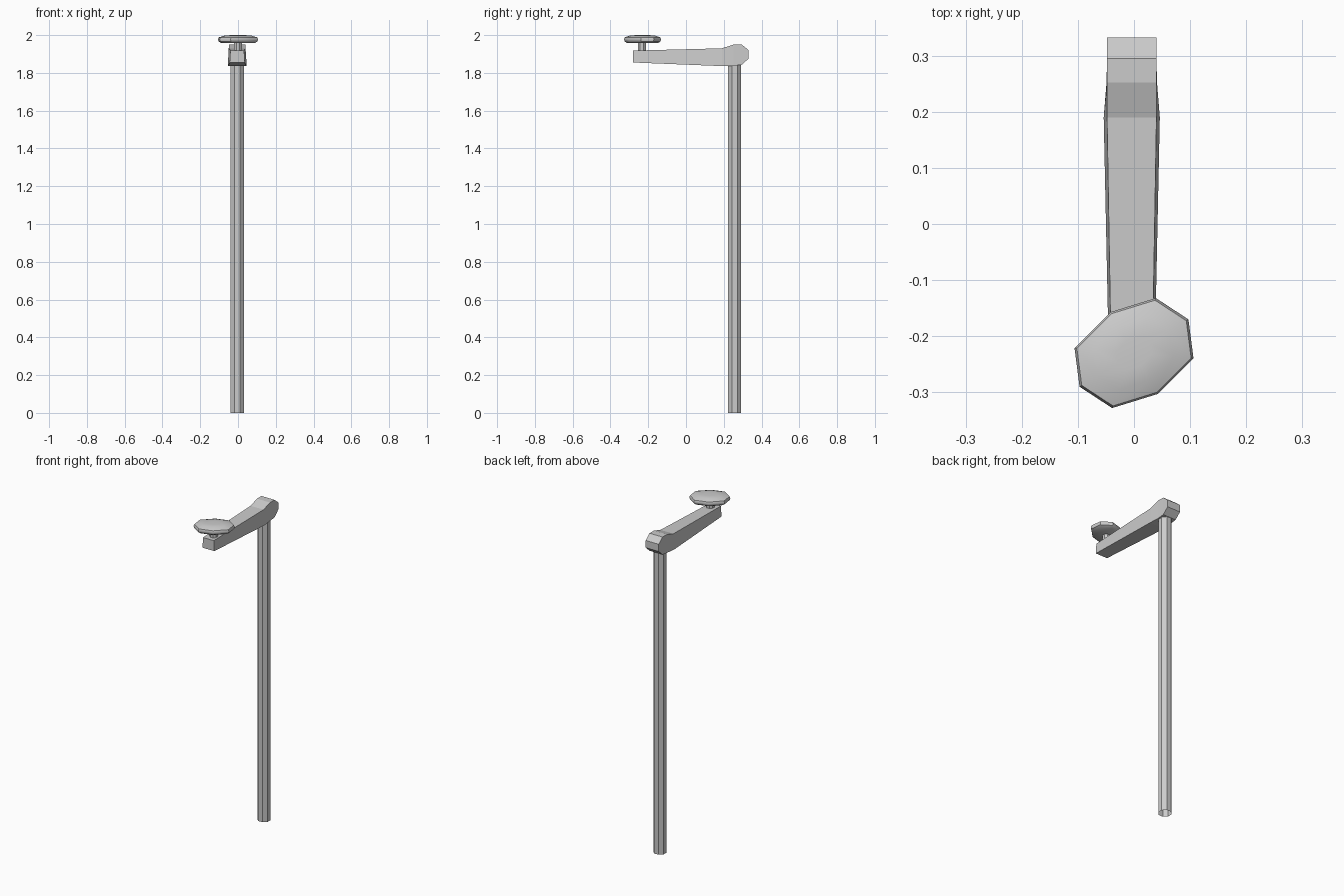
import bpy
from math import cos, sin, pi

if "Cube" in bpy.data.objects:
    bpy.data.objects.remove(bpy.data.objects["Cube"])


def make(name, verts, faces, smooth=None):
    mesh = bpy.data.meshes.new(name)
    mesh.from_pydata(verts, [], faces)
    ob = bpy.data.objects.new(name, mesh)
    bpy.context.collection.objects.link(ob)
    bpy.ops.object.select_all(action='DESELECT')
    ob.select_set(True)
    bpy.context.view_layer.objects.active = ob
    if smooth:
        bpy.ops.object.shade_smooth_by_angle(angle=smooth)
    return ob


def loft(name, rings, cap_start=True, cap_end=True, smooth=None):
    """Skin a list of equal-length rings."""
    n = len(rings[0])
    verts = [v for r in rings for v in r]
    faces = [(i * n + j, i * n + (j + 1) % n, (i + 1) * n + (j + 1) % n, (i + 1) * n + j)
             for i in range(len(rings) - 1) for j in range(n)]
    if cap_start:
        faces.append(tuple(reversed(range(n))))
    if cap_end:
        faces.append(tuple(range(len(verts) - n, len(verts))))
    return make(name, verts, faces, smooth)


def circle(cx, cy, z, r, n=8):
    return [(cx + r * cos(2 * pi * (k + 0.5) / n), cy + r * sin(2 * pi * (k + 0.5) / n), z)
            for k in range(n)]


CX = -0.004

# Upright post, open at the foot
loft("post", [circle(CX, 0.257, z, 0.038) for z in (0, 1.88)], cap_start=False)

# Horizontal arm with rounded elbow: y, bottom z, top z, bottom and top half widths
stations = [(-0.28, 1.855, 1.918, 0.040, 0.036),
            (0.19, 1.836, 1.930, 0.050, 0.044),
            (0.252, 1.838, 1.950, 0.045, 0.044),
            (0.295, 1.843, 1.950, 0.044, 0.044),
            (0.332, 1.876, 1.920, 0.044, 0.044)]
loft("arm", [[(CX - wb, y, zb), (CX - wt, y, zt), (CX + wt, y, zt), (CX + wb, y, zb)]
             for y, zb, zt, wb, wt in stations])

# Short stem carrying the knob
loft("knob_stem", [circle(0, -0.234, z, 0.023) for z in (1.90, 1.97)])

# Flattened eight-sided knob; half the outline, the rest by point symmetry
half = [(0.101, -0.010), (0.097, 0.060), (0.039, 0.098), (-0.042, 0.073)]
half[0] = (0.106, -0.009)
outline = half + [(-x, -y) for x, y in half]
levels = [(0.82, 1.957), (0.97, 1.966), (1.0, 1.978), (0.96, 1.988), (0.66, 1.998), (0.3, 2.0)]
loft("knob", [[(x * s, -0.23 + y * s, z) for x, y in outline] for s, z in levels], smooth=pi / 4)
